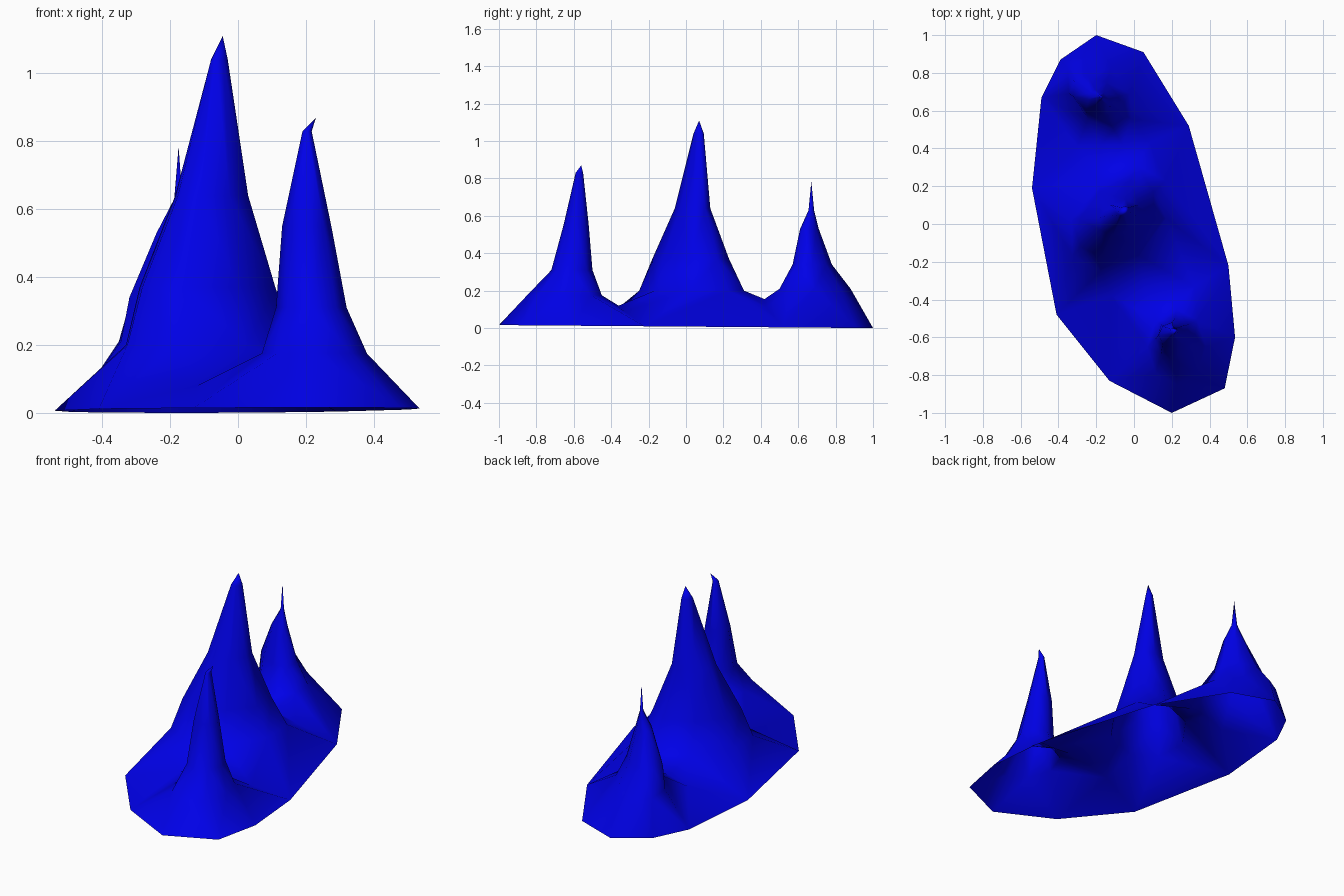
import bpy
import bmesh
import math
from mathutils import Vector
from mathutils.geometry import delaunay_2d_cdt

SIDES = 8

default_cube = bpy.data.objects.get("Cube")
if default_cube:
    bpy.data.objects.remove(default_cube, do_unlink=True)

# Single blue colour
blue = bpy.data.materials.new("deep_blue")
blue.use_nodes = True
colour = (0, 0, 0.8, 1)
blue.diffuse_color = colour
blue.node_tree.nodes["Principled BSDF"].inputs["Base Color"].default_value = colour

# Outline of the base, anticlockwise from the front tip
outline = [(.20, -1), (.48, -.87), (.535, -.60), (.50, -.22), (.29, .52), (.05, .91),
           (-.20, 1), (-.39, .87), (-.49, .67), (-.54, .19), (-.41, -.48), (-.13, -.83)]

# Each peak: its tip, the sideways skew of its contours, then the contour
# rings as (x min, x max, y min, y max, height), each inside the next
front_peak = ((.23, -.56, .87), 0,
              [(.19, .217, -.59, -.55, .83), (.13, .275, -.655, -.52, .55),
               (.112, .32, -.72, -.50, .31), (.07, .38, -.85, -.45, .175)])
middle_peak = ((-.045, .07, 1.11), .35,
               [(-.08, -.03, .04, .095, 1.04), (-.185, .03, -.06, .13, .64),
                (-.29, .11, -.18, .23, .37), (-.33, .17, -.25, .31, .2)])
back_peak = ((-.175, .67, .785), -.4,
             [(-.187, -.165, .655, .685, .63), (-.24, -.13, .61, .71, .53),
              (-.32, -.08, .57, .78, .34), (-.345, -.02, .50, .88, .21)])

# Low points in the two valleys between the peaks
saddles = [(-.12, -.38, .08), (.06, -.37, .115), (.18, -.36, .12), (.32, -.33, .09),
           (-.3, .41, .11), (-.18, .42, .15), (-.06, .42, .155), (.08, .43, .11)]

flat_points = []   # plan positions used for the triangulation
final_points = []  # finished positions
edges = []


def add_point(position, plan=None):
    """Store a surface point, with an optional separate plan position."""
    position = Vector(position)
    flat_points.append(Vector(plan) if plan else position.xy)
    final_points.append(position)


def add_loop(positions):
    """Store a closed contour whose edges are kept in the surface."""
    start, count = len(final_points), len(positions)
    for index, position in enumerate(positions):
        add_point(position)
        edges.append((start + index, start + (index + 1) % count))


def add_peak(tip, skew, rings):
    """Store the contour rings of one peak and its leaning tip."""
    for left, right, front, back, height in rings:
        centre = Vector(((left + right) / 2, (front + back) / 2, height))
        contour = []
        for step in range(SIDES):
            angle = math.tau * step / SIDES
            across = (right - left) / 2 * math.cos(angle)
            along = (back - front) / 2 * math.sin(angle)
            contour.append(centre + Vector((across + skew * along, along, 0)))
        add_loop(contour)
    left, right, front, back, height = rings[0]
    add_point(tip, ((left + right) / 2, (front + back) / 2))


# Rim, peaks and the saddles between them
add_loop([(x, y, .008 * (1 - y)) for x, y in outline])
for tip, skew, rings in (front_peak, middle_peak, back_peak):
    add_peak(tip, skew, rings)
for saddle in saddles:
    add_point(saddle)

# Join all contours into one open sheet
plan, _, faces, origins, _, _ = delaunay_2d_cdt(flat_points, edges, [], 0, 1e-5)
bm = bmesh.new()
verts = [bm.verts.new(final_points[source[0]]) for source in origins]
for face in faces:
    bm.faces.new([verts[index] for index in face])
bmesh.ops.recalc_face_normals(bm, faces=bm.faces)
if sum(face.normal.z * face.calc_area() for face in bm.faces) < 0:
    bmesh.ops.reverse_faces(bm, faces=bm.faces)
for face in bm.faces:
    face.smooth = True

mesh = bpy.data.meshes.new("mountain_ridge")
bm.to_mesh(mesh)
bm.free()
mesh.materials.append(blue)
ridge = bpy.data.objects.new("mountain_ridge", mesh)
bpy.context.collection.objects.link(ridge)
